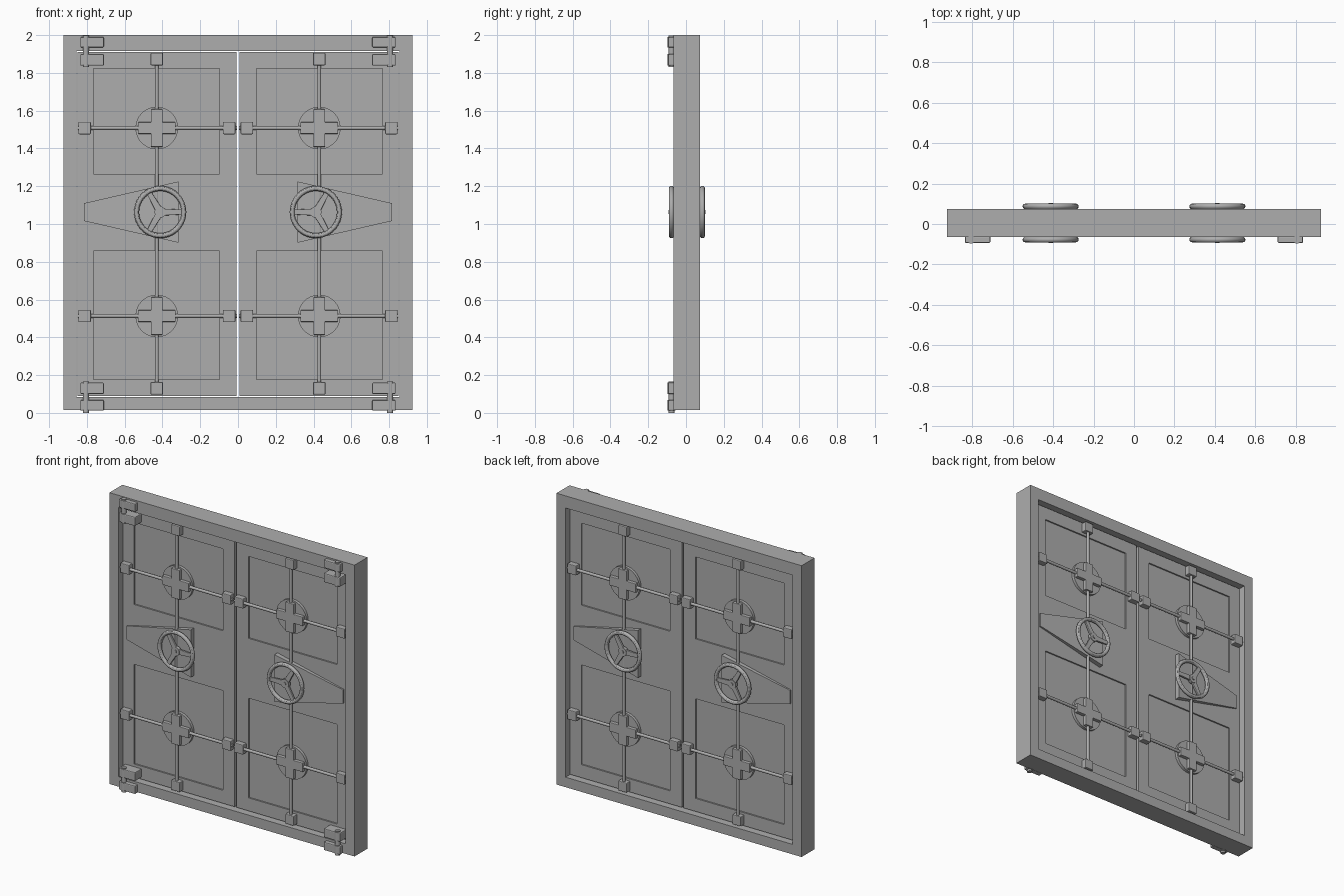
import bpy, bmesh, math
from mathutils import Vector

if "Cube" in bpy.data.objects:
    bpy.data.objects.remove(bpy.data.objects["Cube"], do_unlink=True)

MID = 0.005      # middle of the wall thickness in y
DOOR = 0.03      # half thickness of a door leaf
BAR_X = 0.43
WHEEL_X, WHEEL_Z = 0.412, 1.063
BAR_HEIGHTS = (0.513, 1.508)

steel = bpy.data.materials.new("steel grey")
steel.use_nodes = True
grey = (0.42, 0.42, 0.42, 1)
steel.diffuse_color = grey
steel.node_tree.nodes["Principled BSDF"].inputs["Base Color"].default_value = grey


def finish(obj, name, smooth=False, bevel=0):
    obj.name = obj.data.name = name
    obj.data.materials.clear()
    obj.data.materials.append(steel)
    if bevel:
        mod = obj.modifiers.new("soft edges", "BEVEL")
        mod.width = bevel
        mod.segments = 2
    if smooth:
        bpy.context.view_layer.objects.active = obj
        obj.select_set(True)
        bpy.ops.object.shade_smooth_by_angle()
    obj.select_set(False)
    return obj


def solid(name, points):
    """Convex solid around a few corner points."""
    bm = bmesh.new()
    verts = [bm.verts.new(p) for p in points]
    bmesh.ops.convex_hull(bm, input=verts)
    bmesh.ops.dissolve_limit(bm, angle_limit=0.001, verts=bm.verts[:], edges=bm.edges[:])
    bmesh.ops.recalc_face_normals(bm, faces=bm.faces[:])
    mesh = bpy.data.meshes.new(name)
    bm.to_mesh(mesh)
    bm.free()
    obj = bpy.data.objects.new(name, mesh)
    bpy.context.collection.objects.link(obj)
    return obj


def box(name, xs, ys, zs, bevel=0):
    obj = solid(name, [(x, y, z) for x in xs for y in ys for z in zs])
    return finish(obj, name, False, bevel)


def rod(name, start, end, radius, sides=16):
    a, b = Vector(start), Vector(end)
    bpy.ops.mesh.primitive_cylinder_add(vertices=sides, radius=radius,
                                        depth=(b - a).length, location=(a + b) / 2)
    obj = bpy.context.object
    obj.rotation_euler = (b - a).to_track_quat("Z", "Y").to_euler()
    return finish(obj, name, True)


def carve(target, cutters):
    """Cut boxes out of the target and discard them."""
    for xs, ys, zs in cutters:
        cutter = box("cutter", xs, ys, zs)
        cutter.hide_render = True
        mod = target.modifiers.new("cut", "BOOLEAN")
        mod.operation, mod.solver, mod.object = "DIFFERENCE", "EXACT", cutter
        bpy.context.view_layer.objects.active = target
        bpy.ops.object.modifier_apply(modifier=mod.name)
        bpy.data.objects.remove(cutter, do_unlink=True)


# Surrounding frame
frame = box("door_frame", (-0.924, 0.924), (MID - 0.07, MID + 0.07), (0.015, 2))
carve(frame, [((-0.855, 0.855), (-1, 1), (0.083, 1.917))])


def wheel(side, x, face):
    """Three-spoke hand wheel; face gives y for a height above the door surface."""
    y = face(0.052)
    bpy.ops.mesh.primitive_torus_add(major_radius=0.125, minor_radius=0.0135,
                                     major_segments=40, minor_segments=12,
                                     location=(x, y, WHEEL_Z), rotation=(math.pi / 2, 0, 0))
    finish(bpy.context.object, "wheel_rim", True)
    for k in range(3):
        a = 2 * math.pi * k / 3
        out = Vector((-side * math.cos(a), 0, math.sin(a)))
        across = Vector((-out.z, 0, out.x))
        centre = Vector((x, y, WHEEL_Z))
        corners = [centre + out * r + across * w * s + Vector((0, d, 0))
                   for r, w in ((0, 0.019), (0.12, 0.013))
                   for s in (-1, 1) for d in (-0.007, 0.007)]
        finish(solid("wheel_spoke", corners), "wheel_spoke", False, 0.003)
    rod("wheel_hub", (x, face(0.04), WHEEL_Z), (x, face(0.062), WHEEL_Z), 0.03, 20)
    rod("wheel_axle", (x, face(0), WHEEL_Z), (x, face(0.068), WHEEL_Z), 0.011)


def face_fittings(side, direction):
    """Locking gear on one face of one door leaf."""
    def face(h):
        return MID + direction * (DOOR + h)

    cx = side * BAR_X
    # Sliding bars
    rod("vertical_bar", (cx, face(0.02), 0.12), (cx, face(0.02), 1.89), 0.01)
    for z in BAR_HEIGHTS:
        rod("horizontal_bar", (side * 0.006, face(0.02), z),
            (side * 0.851, face(0.02), z), 0.01)
        # Round plate with a raised cross
        rod("round_plate", (cx, face(-0.005), z), (cx, face(0.014), z), 0.113, 32)
        depth = (face(0), face(0.037))
        box("cross_upright", (cx - 0.031, cx + 0.031), depth, (z - 0.1, z + 0.1), 0.004)
        box("cross_arm", (cx - 0.1, cx + 0.1), depth, (z - 0.031, z + 0.031), 0.004)
    # Bar guides
    spots = [(x, z) for x in (0.047, 0.812) for z in BAR_HEIGHTS]
    spots += [(BAR_X, z) for z in (0.13, 1.873)]
    for x, z in spots:
        box("bar_guide", (side * x - 0.033, side * x + 0.033),
            (face(-0.005), face(0.037)), (z - 0.033, z + 0.033), 0.005)
    # Ramped housing behind the wheel
    ends = ((0.815, 0.047, 0.01), (0.315, 0.162, 0.033))
    corners = [(side * x, face(h), WHEEL_Z + s * half)
               for x, half, top in ends for h in (-0.005, top) for s in (-1, 1)]
    finish(solid("wheel_housing", corners), "wheel_housing")
    wheel(side, side * WHEEL_X, face)


def hinge(side, low, high, frame_span, door_span):
    """Hinge with one leaf on the frame, one on the door and a shared pin."""
    px, py = side * 0.805, -0.076
    rod("hinge_pin", (px, py, low), (px, py, high), 0.016)
    for name, span, inner in (("frame", frame_span, MID - 0.065),
                              ("door", door_span, MID - DOOR + 0.005)):
        rod(name + "_hinge_barrel", (px, py, span[0]), (px, py, span[1]), 0.021, 20)
        box(name + "_hinge_leaf", (side * 0.71, side * 0.835), (-0.094, inner), span, 0.006)


for side in (-1, 1):
    # Door leaf with recessed panels on both faces
    leaf = box("door_leaf", (side * 0.007, side * 0.849), (MID - DOOR, MID + DOOR),
               (0.089, 1.911))
    panels = []
    for direction in (-1, 1):
        ys = (MID + direction * (DOOR - 0.01), MID + direction * (DOOR + 0.1))
        for zs in ((0.178, 0.857), (1.265, 1.823)):
            panels.append(((side * 0.097, side * 0.765), ys, zs))
    carve(leaf, panels)
    for direction in (-1, 1):
        face_fittings(side, direction)
    hinge(side, 1.83, 1.997, (1.935, 1.99), (1.838, 1.9))
    hinge(side, 0, 0.167, (0.012, 0.068), (0.1, 0.16))
